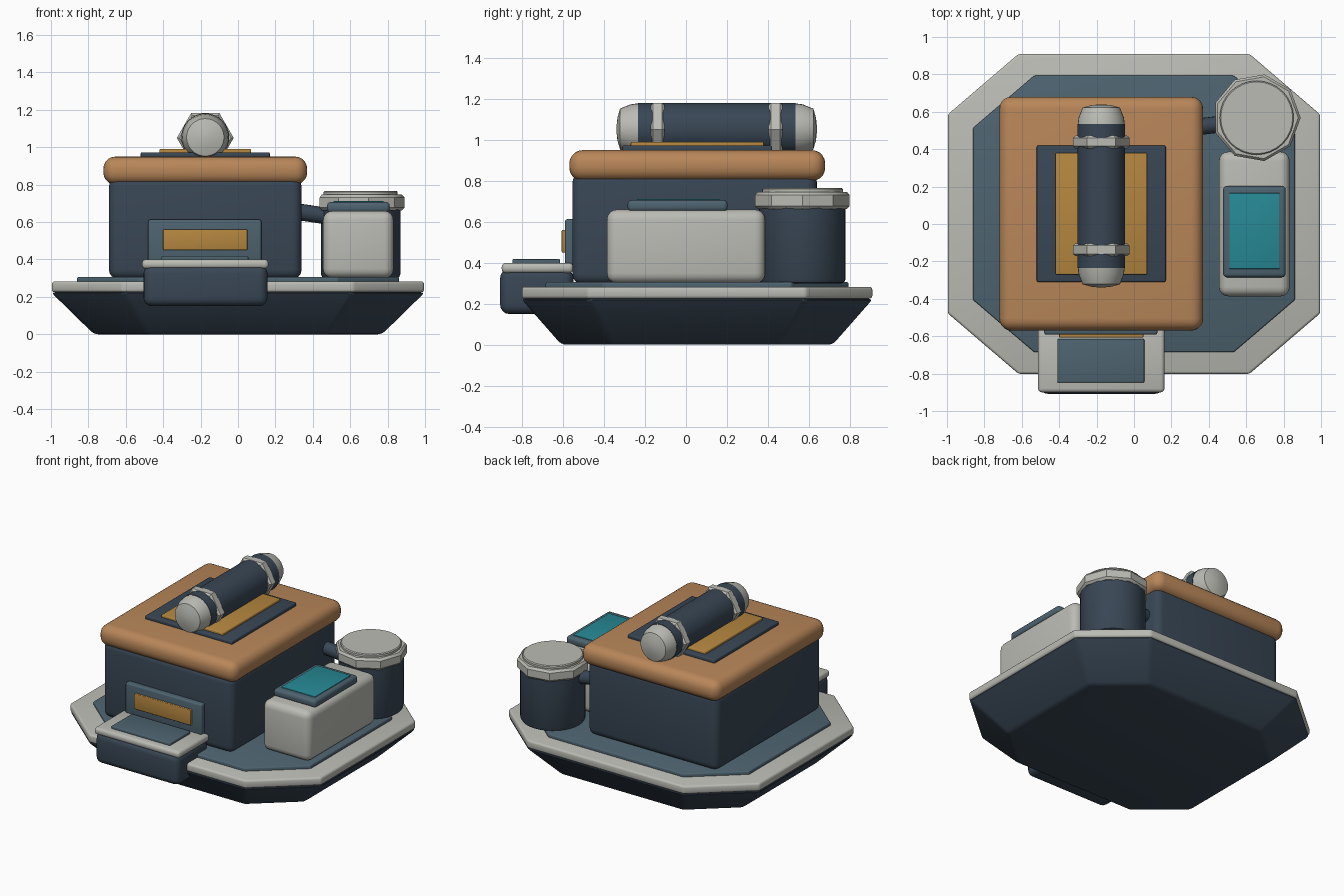
import bpy, bmesh, math
from mathutils import Vector, Matrix

if "Cube" in bpy.data.objects:
    bpy.data.objects.remove(bpy.data.objects["Cube"])

COLORS = {
    "navy": (0.040, 0.062, 0.090, 1),
    "slate": (0.075, 0.125, 0.160, 1),
    "cream": (0.50, 0.50, 0.46, 1),
    "copper": (0.48, 0.24, 0.10, 1),
    "gold": (0.46, 0.24, 0.05, 1),
    "teal": (0.02, 0.25, 0.30, 1),
}
MATS = {}
for key, col in COLORS.items():
    MATS[key] = bpy.data.materials.new(key)
    MATS[key].diffuse_color = col


def finish(name, bm, color, bevel=0.0, segs=3):
    bmesh.ops.remove_doubles(bm, verts=bm.verts, dist=1e-5)
    bmesh.ops.recalc_face_normals(bm, faces=bm.faces)
    if bevel:
        edges = [e for e in bm.edges if e.calc_face_angle(0) > math.radians(20)]
        bmesh.ops.bevel(bm, geom=edges, offset=bevel, offset_type='OFFSET',
                        segments=segs, profile=0.5, affect='EDGES', clamp_overlap=True)
    me = bpy.data.meshes.new(name)
    bm.to_mesh(me)
    bm.free()
    for p in me.polygons:
        p.use_smooth = True
    me.set_sharp_from_angle(angle=math.radians(32))
    me.materials.append(MATS[color])
    ob = bpy.data.objects.new(name, me)
    bpy.context.collection.objects.link(ob)
    return ob


def box(name, x, y, z, color, bevel=0.01, segs=3):
    """Rounded box from (min, max) ranges."""
    bm = bmesh.new()
    bmesh.ops.create_cube(bm, size=1)
    for v in bm.verts:
        v.co = Vector([(r[0] + r[1]) / 2 + c * (r[1] - r[0]) for r, c in zip((x, y, z), v.co)])
    return finish(name, bm, color, bevel, segs)


def octagon(name, s0, z0, s1, z1, color, bevel):
    """Eight-sided plate, scaled s0 at the bottom and s1 at the top."""
    quarter = [(1, 0.535), (0.62, 0.86)]
    pts = quarter + [(-x, y) for x, y in quarter[::-1]]
    pts += [(-x, -y) for x, y in pts]
    bm = bmesh.new()
    rings = [[bm.verts.new((x * s, 0.054 + y * s, z)) for x, y in pts]
             for s, z in ((s0, z0), (s1, z1))]
    for r in rings:
        bm.faces.new(r)
    for i in range(8):
        j = (i + 1) % 8
        bm.faces.new((rings[0][i], rings[0][j], rings[1][j], rings[1][i]))
    return finish(name, bm, color, bevel)


def lathe(name, profile, centre, sides, color, axis=(0, 0, 1)):
    """Turn an (r, h) profile; ends are closed on the axis."""
    prof = [(0, profile[0][1])] + profile + [(0, profile[-1][1])]
    bm = bmesh.new()
    rings = [[bm.verts.new((r * math.cos(a), r * math.sin(a), h))
              for a in (2 * math.pi * i / sides for i in range(sides))] for r, h in prof]
    for a, b in zip(rings, rings[1:]):
        for i in range(sides):
            j = (i + 1) % sides
            bm.faces.new((a[i], a[j], b[j], b[i]))
    if axis == (0, 1, 0):
        rot = Matrix.Rotation(-math.pi / 2, 4, 'X')
    else:
        rot = Vector((0, 0, 1)).rotation_difference(Vector(axis)).to_matrix().to_4x4()
    bm.transform(Matrix.Translation(centre) @ rot)
    return finish(name, bm, color)


# Base: tapered hull, rim and deck
octagon("base_hull", 0.77, 0.0, 1.0, 0.225, "navy", 0.022)
octagon("base_rim", 0.995, 0.225, 0.995, 0.283, "cream", 0.014)
octagon("base_deck", 0.86, 0.27, 0.86, 0.306, "slate", 0.008)

# Main housing and roof
box("main_body", (-0.69, 0.34), (-0.555, 0.64), (0.295, 0.84), "navy", 0.05, 4)
box("roof", (-0.72, 0.37), (-0.57, 0.68), (0.80, 0.95), "copper", 0.065, 5)
box("roof_panel", (-0.52, 0.17), (-0.31, 0.42), (0.94, 0.973), "navy", 0.008)
box("roof_inlay", (-0.42, 0.07), (-0.27, 0.38), (0.96, 0.99), "gold", 0.006)

# Roof canister with domed ends and hexagonal collars
CX, CY, CZ = -0.175, 0.15, 1.053
lathe("roof_canister", [(0.128, -0.385), (0.128, 0.385)], (CX, CY, CZ), 32, "navy", (0, 1, 0))
collar = [(0.138, -0.034), (0.152, -0.022), (0.152, 0.022), (0.138, 0.034)]
for side, label in ((-1, "front"), (1, "back")):
    dome = [(0.128, 0.365), (0.121, 0.42), (0.10, 0.472), (0.055, 0.485), (0.01, 0.49)]
    lathe("canister_dome_" + label, [(r, h * side) for r, h in dome],
          (CX, CY, CZ), 32, "cream", (0, 1, 0))
    lathe("canister_collar_" + label, collar, (CX, CY + side * 0.288, CZ - 0.003),
          6, "cream", (0, 1, 0))

# Front panel and slot
box("front_panel", (-0.48, 0.125), (-0.592, -0.54), (0.37, 0.613), "slate", 0.012)
box("front_slot", (-0.40, 0.05), (-0.607, -0.58), (0.45, 0.56), "gold", 0.005)

# Front tray
box("tray_box", (-0.505, 0.158), (-0.908, -0.55), (0.15, 0.37), "navy", 0.045, 4)
box("tray_rim", (-0.513, 0.163), (-0.90, -0.55), (0.35, 0.40), "cream", 0.02)
box("tray_inset", (-0.41, 0.055), (-0.848, -0.615), (0.39, 0.418), "slate", 0.006)

# Side console with screen
box("console", (0.455, 0.832), (-0.387, 0.387), (0.30, 0.66), "cream", 0.05, 4)
box("screen_frame", (0.476, 0.811), (-0.285, 0.203), (0.65, 0.707), "slate", 0.02)
box("screen", (0.51, 0.778), (-0.24, 0.165), (0.69, 0.712), "teal", 0.003)

# Barrel with nine-sided lid
B = (0.656, 0.568, 0)
lathe("barrel", [(0.19, 0.298), (0.205, 0.305), (0.212, 0.32), (0.212, 0.69)], B, 32, "navy")
lathe("barrel_lid", [(0.222, 0.663), (0.235, 0.678), (0.235, 0.73), (0.222, 0.746)],
      B, 9, "cream")
lathe("barrel_cap", [(0.198, 0.735), (0.198, 0.76), (0.192, 0.766)], B, 32, "cream")

# Pipe from housing to barrel
start, end = Vector((0.30, 0.515, 0.658)), Vector((0.52, 0.54, 0.625))
d = end - start
lathe("pipe", [(0.045, 0), (0.045, d.length)], start, 16, "navy", tuple(d))

for m in bpy.data.materials:
    if m.users and not m.is_grease_pencil:
        m.use_nodes = True
        m.node_tree.nodes["Principled BSDF"].inputs["Base Color"].default_value = m.diffuse_color
